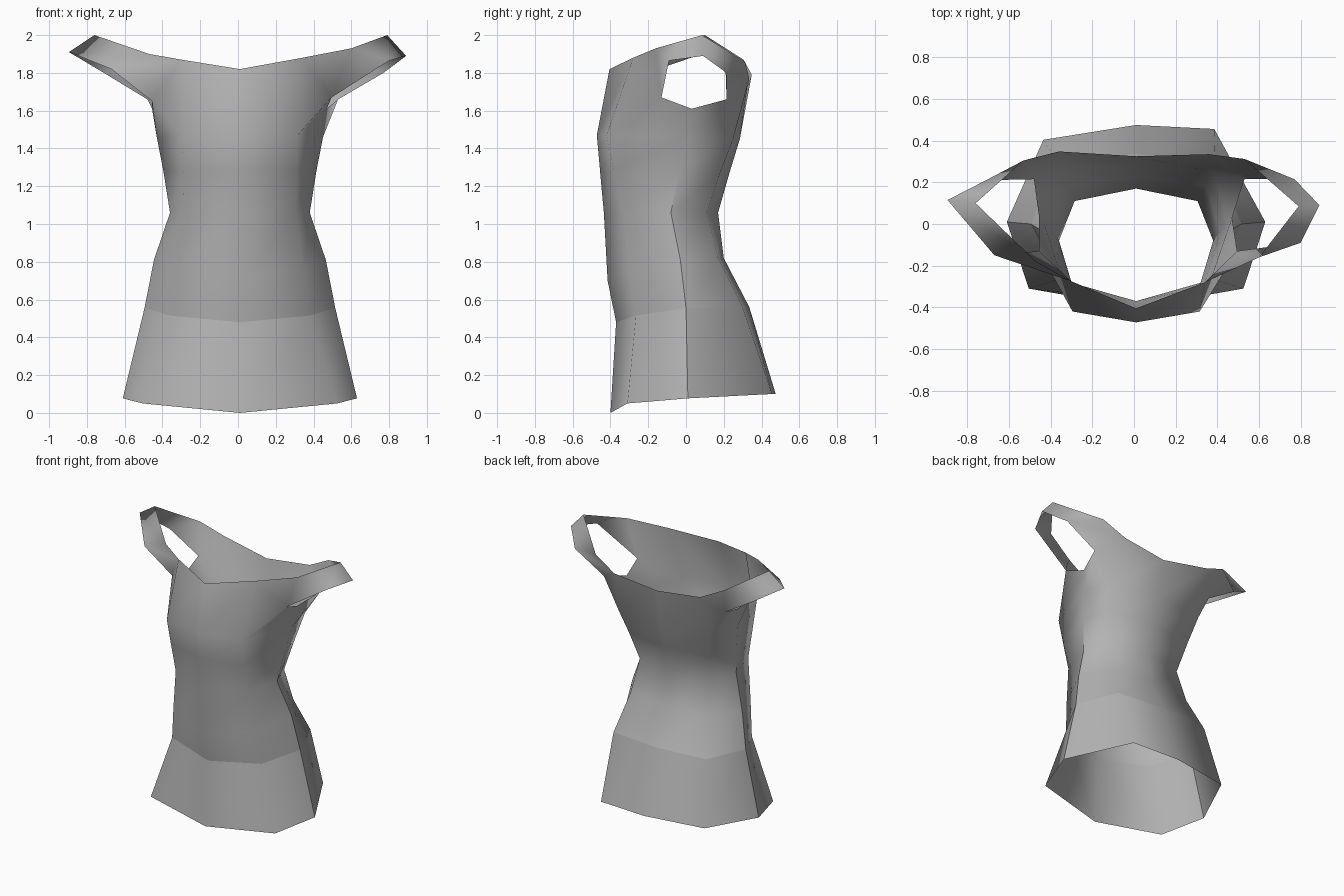
import bpy, bmesh

# cloth colour
grey = bpy.data.materials.new("grey cloth")
grey.diffuse_color = (0.45, 0.45, 0.45, 1)

SHIFT = .01  # the garment hangs slightly to one side

# half rings from hem to bust: front centre, front side, side, back side, back centre
rings = [
    [(0, -.40, 0), (.515, -.31, .05), (.62, .01, .077), (.41, .43, .10), (0, .475, .10)],
    [(0, -.37, .48), (.37, -.265, .515), (.505, 0, .555), (.38, .30, .56), (0, .335, .56)],
    [(0, -.415, .70), (.335, -.30, .76), (.455, -.03, .81), (.33, .17, .82), (0, .20, .82)],
    [(0, -.435, 1.06), (.295, -.33, 1.06), (.37, -.08, 1.06), (.295, .11, 1.06), (0, .17, 1.06)],
    [(0, -.455, 1.28), (.30, -.38, 1.28), (.405, -.035, 1.28), (.335, .18, 1.27), (0, .23, 1.27)],
    [(0, -.472, 1.47), (.305, -.42, 1.47), (.44, 0, 1.46), (.37, .25, 1.45), (0, .285, 1.45)],
]
# armhole edges, from the underarm forward and round over the shoulder
armhole_r = [(.47, .03, 1.61), (.495, -.13, 1.67), (.80, -.09, 1.865),
             (.89, .09, 1.89), (.77, .215, 1.80), (.53, .215, 1.66)]
armhole_l = [(-.455, .03, 1.61), (-.455, -.13, 1.65), (-.67, -.15, 1.82),
             (-.895, .115, 1.91), (-.71, .21, 1.80), (-.48, .215, 1.66)]
# necklines, from front centre over the shoulder to back centre
neck_r = [(SHIFT, -.405, 1.82), (.34, -.28, 1.88), (.60, -.16, 1.93), (.79, .085, 2.0),
          (.53, .312, 1.86), (.36, .335, 1.77), (SHIFT, .325, 1.73)]
neck_l = [(SHIFT, -.405, 1.82), (-.30, -.275, 1.87), (-.47, -.18, 1.90), (-.76, .10, 2.0),
          (-.53, .305, 1.87), (-.36, .348, 1.79), (SHIFT, .325, 1.73)]

bm = bmesh.new()
seams = []
for s, armhole, neck in ((1, armhole_r, neck_r), (-1, armhole_l, neck_l)):
    add = lambda pts: [bm.verts.new(p) for p in pts]
    R = [add([(s * x + SHIFT, y, z) for x, y, z in r]) for r in rings]
    A, N, T = add(armhole), add(neck), R[-1]
    # uneven back corner of the hem
    R[0][3].co.x -= .035
    R[0][3].co.y += s * .026
    # skirt and bodice panels
    faces = [(lo[i], lo[i + 1], hi[i + 1], hi[i])
             for lo, hi in zip(R, R[1:]) for i in range(4)]
    # chest, underarm and upper back
    faces += [(T[0], T[1], N[1], N[0]), (T[1], A[1], N[1]), (T[1], T[2], A[0], A[1]),
              (T[2], T[3], A[5], A[0]), (T[3], N[5], A[5]), (T[3], T[4], N[6], N[5])]
    # off-shoulder strap
    faces += [(A[i], A[i + 1], N[i + 1], N[i]) for i in range(1, 5)]
    for f in faces:
        bm.faces.new(f if s > 0 else f[::-1]).smooth = True
    # sharp skirt seam and side seam
    seams += [bm.edges.get((R[1][i], R[1][i + 1])) for i in range(4)]
    seams += [bm.edges.get((R[i][2], R[i + 1][2])) for i in range(4)]
for e in seams:
    e.smooth = False
bmesh.ops.remove_doubles(bm, verts=bm.verts[:], dist=.001)

mesh = bpy.data.meshes.new("tunic")
bm.to_mesh(mesh)
bm.free()
mesh.materials.append(grey)
tunic = bpy.data.objects.new("tunic", mesh)
bpy.context.collection.objects.link(tunic)
